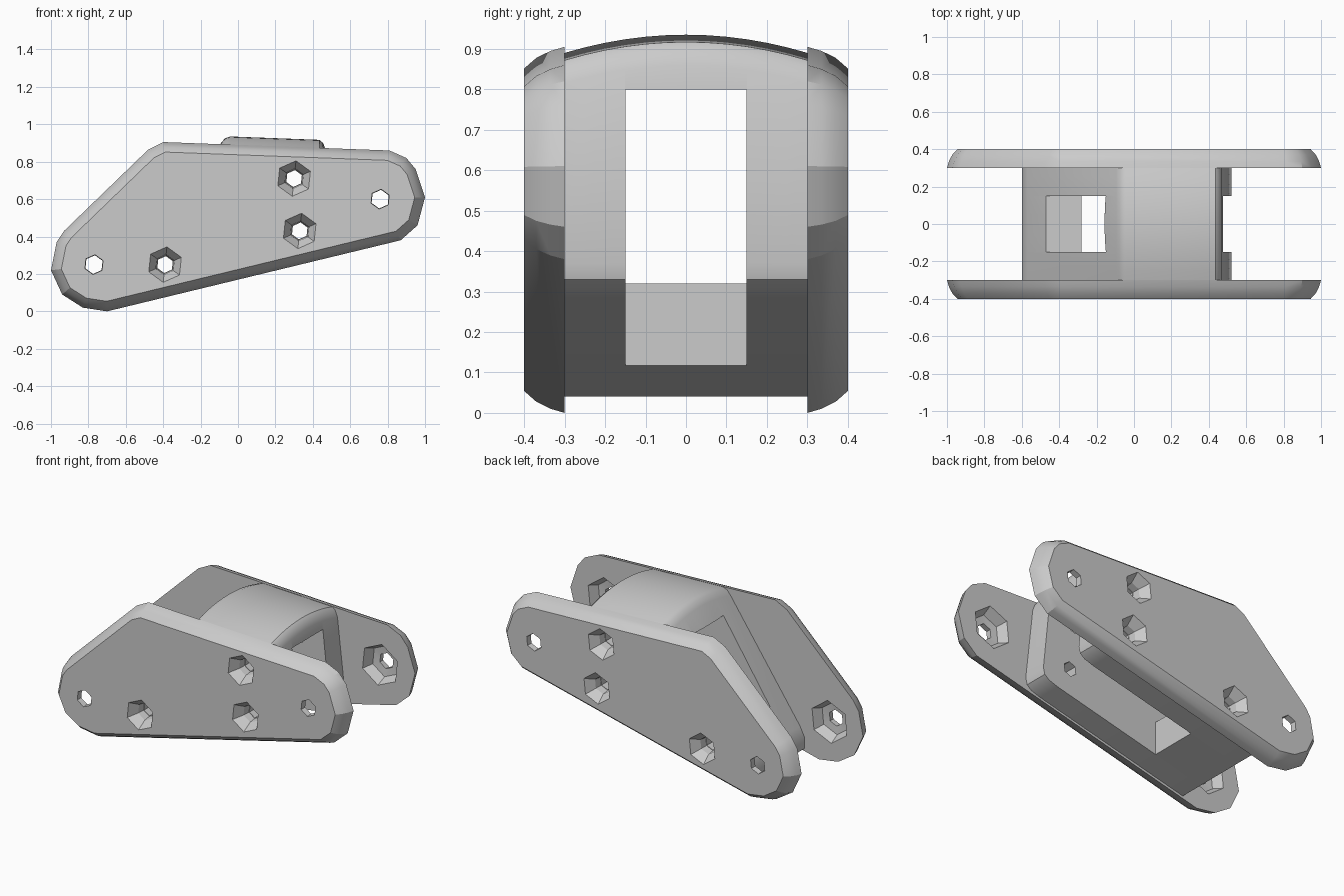
import bpy, bmesh, math
from mathutils import Vector, Matrix

cube = bpy.data.objects.get("Cube")
if cube:
    bpy.data.objects.remove(cube)

GREY = (0.6, 0.6, 0.6, 1)
mat = bpy.data.materials.new("neutral grey")
mat.use_nodes = True
mat.diffuse_color = GREY
mat.node_tree.nodes["Principled BSDF"].inputs["Base Color"].default_value = GREY


def make(name, bm):
    bmesh.ops.recalc_face_normals(bm, faces=bm.faces)
    mesh = bpy.data.meshes.new(name)
    bm.to_mesh(mesh)
    bm.free()
    obj = bpy.data.objects.new(name, mesh)
    bpy.context.collection.objects.link(obj)
    mesh.materials.append(mat)
    return obj


def loft(name, sections):
    """Closed solid through equal rings of points, capped at both ends."""
    bm = bmesh.new()
    rings = [[bm.verts.new(p) for p in ring] for ring in sections]
    n = len(rings[0])
    for a, b in zip(rings, rings[1:]):
        for i in range(n):
            j = (i + 1) % n
            bm.faces.new((a[i], a[j], b[j], b[i]))
    bm.faces.new(rings[0])
    bm.faces.new(rings[-1])
    return make(name, bm)


def inset(points, d):
    """Mitred inward offset of an anticlockwise outline."""
    out = []
    for i, p in enumerate(points):
        p = Vector(p)
        e1 = (p - Vector(points[i - 1])).normalized()
        e2 = (Vector(points[(i + 1) % len(points)]) - p).normalized()
        n1, n2 = Vector((-e1.y, e1.x)), Vector((-e2.y, e2.x))
        out.append(p + (n1 + n2) * d / (1 + n1.dot(n2)))
    return out


def drill(x, z, steps, sides=6):
    """Stepped round cutter along y; steps are (y, radius)."""
    rings = [[(x + r * math.cos(2 * math.pi * (k + 0.4) / sides), y,
               z + r * math.sin(2 * math.pi * (k + 0.4) / sides))
              for k in range(sides)] for y, r in steps]
    return loft("cutter", rings)


def box(x0, x1, y0, y1, z0, z1, round_top=0.0):
    bm = bmesh.new()
    bmesh.ops.create_cube(bm, size=1)
    for v in bm.verts:
        v.co = ((x0, x1)[v.co.x > 0], (y0, y1)[v.co.y > 0], (z0, z1)[v.co.z > 0])
    if round_top:
        edges = [e for e in bm.edges if all(v.co.z == max(z0, z1) for v in e.verts)
                 and e.verts[0].co.y == e.verts[1].co.y]
        bmesh.ops.bevel(bm, geom=edges, offset=round_top, segments=3,
                        affect='EDGES', profile=0.5)
    return make("cutter", bm)


def cut(obj, cutters):
    bpy.context.view_layer.objects.active = obj
    for c in cutters:
        m = obj.modifiers.new("cut", 'BOOLEAN')
        m.operation, m.solver, m.object = 'DIFFERENCE', 'EXACT', c
        bpy.ops.object.modifier_apply(modifier=m.name)
    for c in cutters:
        bpy.data.objects.remove(c)


def smooth(obj, degrees):
    bpy.ops.object.select_all(action='DESELECT')
    obj.select_set(True)
    bpy.context.view_layer.objects.active = obj
    bpy.ops.object.shade_smooth_by_angle(angle=math.radians(degrees))


SCREWS = [(-0.39, 0.25), (0.3, 0.71), (0.33, 0.43)]
PIVOTS = [(-0.77, 0.25), (0.76, 0.6)]

# Side plates, rounded on their outer edge
outline = [(-1, 0.22), (-0.94, 0.09), (-0.83, 0.02), (-0.7, 0), (0.87, 0.38),
           (0.96, 0.46), (1, 0.61), (0.95, 0.76), (0.9, 0.82), (0.81, 0.86),
           (-0.4, 0.905), (-0.48, 0.865), (-0.93, 0.43), (-0.97, 0.37)]
for side, name in ((-1, "right_side_plate"), (1, "left_side_plate")):
    layers = [(0.3, 0), (0.335, 0.01), (0.37, 0.027), (0.4, 0.053)]
    plate = loft(name, [[(p[0], side * y, p[1]) for p in inset(outline, d)]
                        for y, d in layers])
    cutters = [drill(x, z, [(side * 0.28, 0.045), (side * 0.345, 0.055),
                            (side * 0.42, 0.11)]) for x, z in SCREWS]
    cutters += [drill(x, z, [(side * 0.28, 0.14), (side * 0.36, 0.1),
                             (side * 0.365, 0.05), (side * 0.42, 0.055)])
                for x, z in PIVOTS]
    cut(plate, cutters)
    smooth(plate, 24)

# Centre saddle: sloped back, arched crown, upright front, angled underside
profile = [(-0.6, 0.04), (0.42, 0.285), (0.48, 0.305), (0.51, 0.33), (0.52, 0.37),
           (0.47, 0.86), (0.455, 0.9), (0.435, 0.917), (-0.04, 0.935),
           (-0.07, 0.925), (-0.095, 0.895), (-0.57, 0.17), (-0.6, 0.11)]
sections = []
for i in range(13):
    y = -0.301 + 0.602 * i / 12
    sections.append([(x, y, z - (0.5 * y * y if z > 0.8 else 0)) for x, z in profile])
saddle = loft("centre_saddle", sections)

# Long slot through the saddle, a window in its slope, and screw bores
cut(saddle, [box(-0.28, 0.8, -0.15, 0.15, -0.1, 0.8, 0.035),
             box(-0.9, 0.2, -0.15, 0.15, 0.32, 0.8, 0.035)]
    + [drill(x, z, [(-0.4, 0.045), (0.4, 0.045)]) for x, z in SCREWS])
smooth(saddle, 35)
